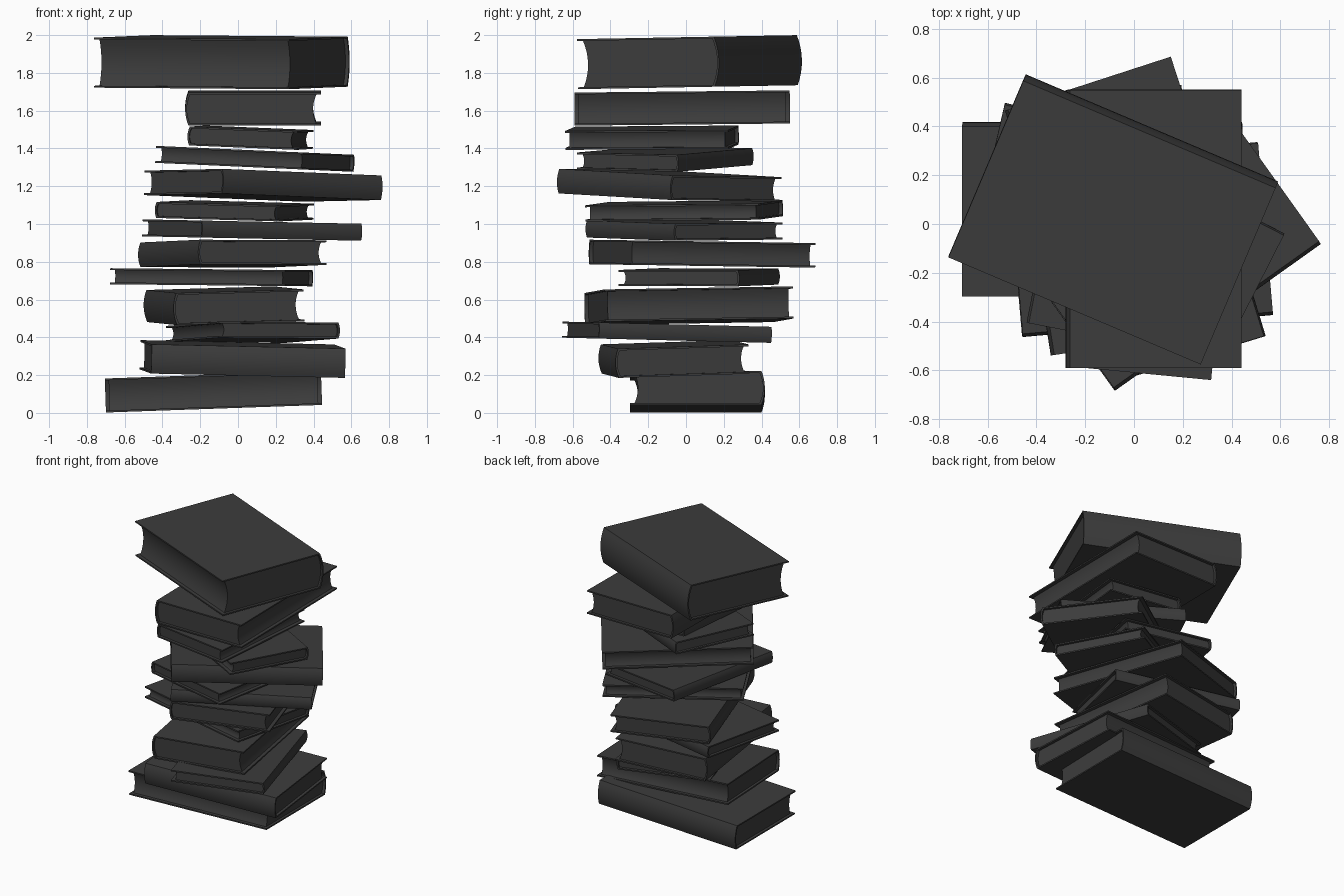
import bpy, bmesh, math
from mathutils import Matrix, Vector

default = bpy.data.objects.get("Cube")
if default:
    bpy.data.objects.remove(default, do_unlink=True)

charcoal = bpy.data.materials.new("charcoal")
charcoal.use_nodes = True
charcoal.diffuse_color = (0.045, 0.045, 0.045, 1)
charcoal.node_tree.nodes["Principled BSDF"].inputs["Base Color"].default_value = charcoal.diffuse_color

ARC_STEPS = 8


def arc(edge, bulge, half):
    """Points from bottom to top; the middle is offset by bulge from the ends."""
    points = []
    for i in range(ARC_STEPS + 1):
        s = 2 * i / ARC_STEPS - 1
        points.append((edge + bulge * (1 - s * s), s * half))
    return points


def extrude_profile(name, profile, length, matrix):
    """Extrude a closed x-z profile along y, centred."""
    bm = bmesh.new()
    face = bm.faces.new([bm.verts.new((x, -length / 2, z)) for x, z in profile])
    result = bmesh.ops.extrude_face_region(bm, geom=[face])
    moved = [v for v in result["geom"] if isinstance(v, bmesh.types.BMVert)]
    bmesh.ops.translate(bm, verts=moved, vec=(0, length, 0))
    bmesh.ops.recalc_face_normals(bm, faces=bm.faces)
    mesh = bpy.data.meshes.new(name)
    bm.to_mesh(mesh)
    bm.free()
    mesh.materials.append(charcoal)
    obj = bpy.data.objects.new(name, mesh)
    bpy.context.collection.objects.link(obj)
    obj.matrix_world = matrix
    bpy.ops.object.select_all(action="DESELECT")
    obj.select_set(True)
    bpy.context.view_layer.objects.active = obj
    bpy.ops.object.shade_smooth_by_angle(angle=math.radians(35))
    return obj


def make_book(name, centre, width, length, thick, turn, slope_x, slope_y):
    """Local -x is the spine, local +x the fore edge."""
    lean = Vector((0, 0, 1)).rotation_difference(Vector((-slope_x, -slope_y, 1)))
    matrix = (Matrix.Translation(centre) @ lean.to_matrix().to_4x4()
              @ Matrix.Rotation(math.radians(turn), 4, "Z"))
    half, board, round_off = thick / 2, 0.01, 0.1 * thick
    back, fore = -width / 2 + round_off, width / 2

    # Cover: two boards joined by a rounded spine
    outer = arc(back, -round_off, half)
    inner = arc(back + board, -round_off, half - board)
    cover = [(fore, -half)] + outer[::1] + [(fore, half), (fore, half - board)]
    cover = [(fore, -half)] + outer + [(fore, half), (fore, half - board)]
    cover += inner[::-1] + [(fore, board - half)]
    extrude_profile(name + "_cover", cover, length, matrix)

    # Pages: inset block with a hollow fore edge
    hollow = arc(fore - 0.025, -round_off, half - board)
    pages = inner + hollow[::-1]
    extrude_profile(name + "_pages", pages, length - 0.04, matrix)


# Bottom to top: centre, width, length, thickness, turn, slope along x and y
BOOKS = [
    ((-.13, .06, .112), .715, 1.145, .18, -90, .035, 0),
    ((.025, -.065, .285), .71, 1.03, .155, 95, -.025, .03),
    ((.08, -.1, .427), .67, .955, .085, 197, 0, -.025),
    ((-.075, .015, .567), .7, 1.01, .17, 9, .025, .02),
    ((-.14, .07, .718), .657, .95, .085, -103, -.01, 0),
    ((-.03, .085, .843), .715, 1.03, .13, 18, 0, -.015),
    ((.075, -.01, .968), .658, .967, .09, 119, -.02, 0),
    ((-.02, -.01, 1.07), .675, .935, .085, -11, -.025, .015),
    ((.135, -.09, 1.205), .72, 1.035, .13, 125.5, -.02, -.03),
    ((.09, -.11, 1.345), .606, .874, .09, -117, -.045, 0),
    ((.065, -.18, 1.457), .585, .867, .1, -5.5, -.04, .01),
    ((.08, -.02, 1.614), .72, 1.14, .175, 0, 0, .01),
    ((-.085, .02, 1.857), .813, 1.124, .265, -113, 0, .018),
]

for number, spec in enumerate(BOOKS, 1):
    make_book(f"book_{number}", *spec)
